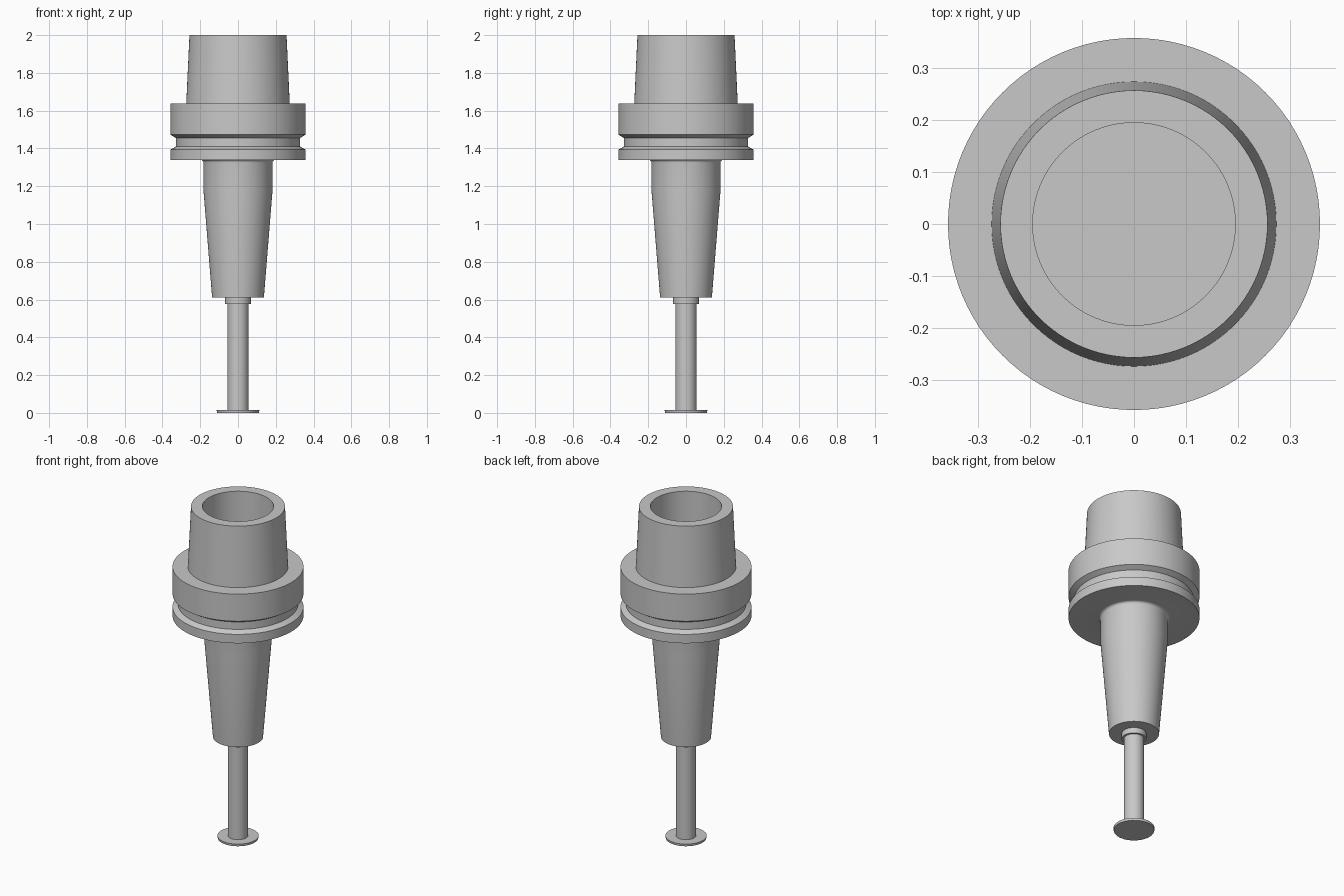
import bpy
import bmesh
import math

cube = bpy.data.objects.get("Cube")
if cube:
    bpy.data.objects.remove(cube, do_unlink=True)

steel = bpy.data.materials.new("brushed_steel")
steel.use_nodes = True
grey = (0.58, 0.58, 0.58, 1)
steel.diffuse_color = grey
steel.node_tree.nodes["Principled BSDF"].inputs["Base Color"].default_value = grey


def lathe(name, profile, sides):
    """Spin a (radius, height) profile, listed from bottom to top, around z."""
    bm = bmesh.new()
    verts = [bm.verts.new((r, 0, z)) for r, z in profile]
    edges = [bm.edges.new(pair) for pair in zip(verts, verts[1:])]
    bmesh.ops.spin(bm, geom=verts + edges, cent=(0, 0, 0), axis=(0, 0, 1),
                   angle=math.tau, steps=sides, use_merge=False)
    bmesh.ops.remove_doubles(bm, verts=bm.verts, dist=0.0001)
    bmesh.ops.recalc_face_normals(bm, faces=bm.faces)
    mesh = bpy.data.meshes.new(name)
    bm.to_mesh(mesh)
    bm.free()
    mesh.materials.append(steel)
    obj = bpy.data.objects.new(name, mesh)
    bpy.context.collection.objects.link(obj)
    bpy.ops.object.select_all(action="DESELECT")
    obj.select_set(True)
    bpy.context.view_layer.objects.active = obj
    bpy.ops.object.shade_smooth_by_angle(angle=math.radians(25))
    return obj


# Holder: tapered nose, filleted neck, grooved flange, hollow cone
FLANGE, GROOVE, BORE, FLOOR = 0.358, 0.328, 0.195, 1.40
nose = [(0, 0.61), (0.137, 0.61), (0.183, 1.18)]
fillet_r = 0.015
fillet = [(0.183 + fillet_r * (1 - math.cos(a)), 1.34 - fillet_r * (1 - math.sin(a)))
          for a in (math.pi / 2 * i / 5 for i in range(6))]
flange = [(FLANGE, 1.34), (FLANGE, 1.394), (GROOVE, 1.41), (GROOVE, 1.455),
          (FLANGE, 1.473), (FLANGE, 1.637)]
cone = [(0.274, 1.637), (0.257, 2.0)]
bore = [(BORE, 2.0), (BORE, FLOOR), (0, FLOOR)]
lathe("tool_holder", nose + fillet + flange + cone + bore, 96)

# Cutter: thin disc, slim stem, and thicker shank reaching the bore floor
disc = [(0, 0), (0.111, 0), (0.113, 0.014), (0.056, 0.014)]
shank = [(0.056, 0.577), (0.068, 0.577), (0.068, FLOOR + 0.002), (0, FLOOR + 0.002)]
lathe("slotting_cutter", disc + shank, 32)
